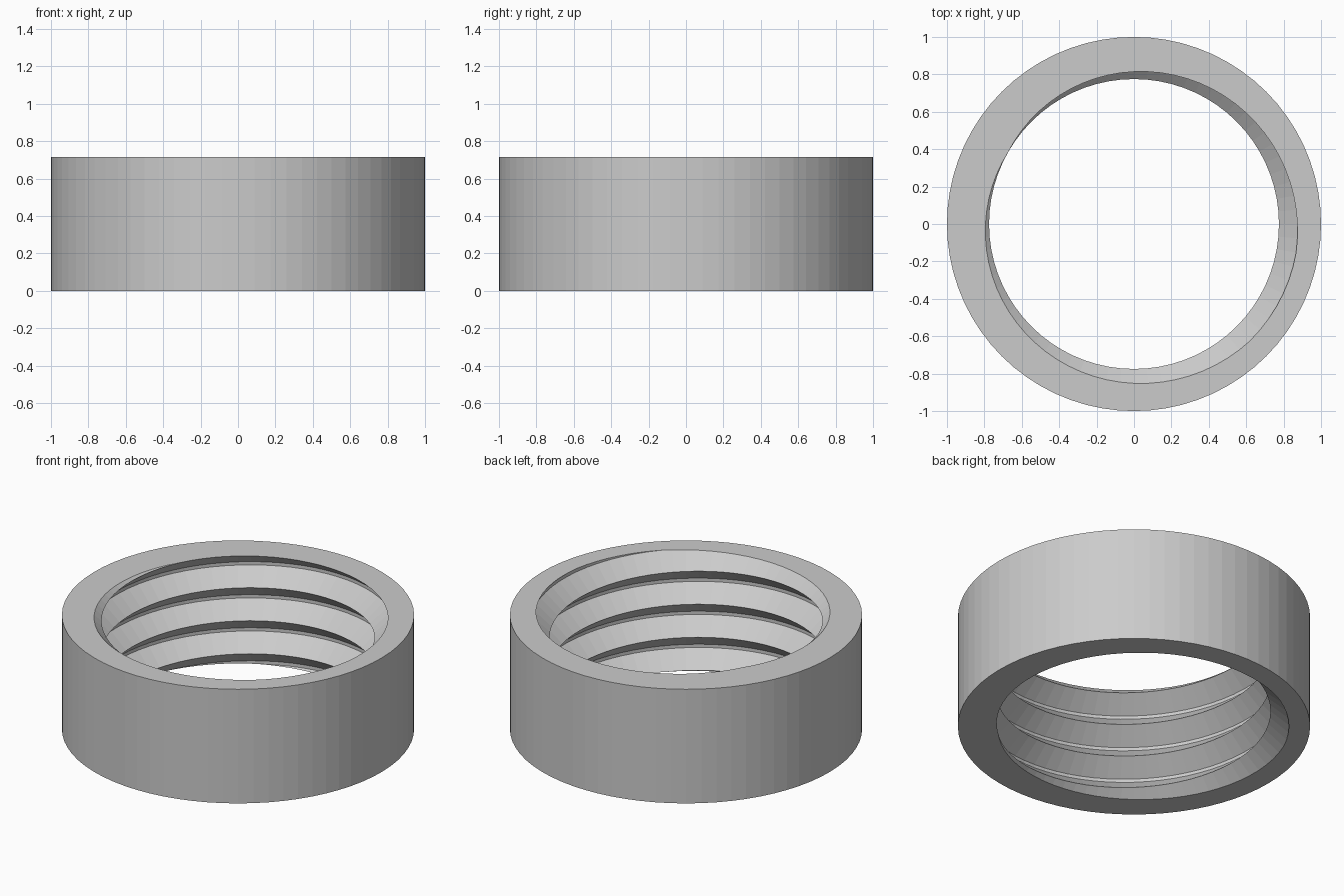
import bpy, bmesh, math
from math import cos, sin, pi

if "Cube" in bpy.data.objects:
    bpy.data.objects.remove(bpy.data.objects["Cube"])

H, PITCH, N = 0.715, 0.207, 72          # height, thread pitch, sides
CREST, ROOT = 0.775, 0.88               # inner thread radii
CREST_ANGLE = math.radians(150)         # where the crest meets the top rim
PROFILE = [(0.0, CREST), (0.445, ROOT), (0.545, ROOT)]   # depth in pitches, radius

bm = bmesh.new()

# helical thread sheet, running past both ends of the ring
cols = []
for i in range(N):
    a = 2 * pi * i / N
    col = []
    for turn in range(-3, 7):
        for depth, r in PROFILE:
            z = H - PITCH * (turn + depth + (a - CREST_ANGLE) / (2 * pi))
            col.append(bm.verts.new((r * cos(a), r * sin(a), z)))
    cols.append(col)
for i in range(N):
    shift = len(PROFILE) if i == N - 1 else 0   # one full turn joins the next
    nxt = cols[(i + 1) % N]
    for j in range(len(cols[i]) - 1):
        # the last column continues one pitch lower on the first column
        k = j + shift
        if k + 1 < len(nxt):
            bm.faces.new((cols[i][j], cols[i][j + 1], nxt[k + 1], nxt[k]))

# trim the thread flat at top and bottom
for z, n in ((H, 1), (0, -1)):
    bmesh.ops.bisect_plane(bm, geom=bm.verts[:] + bm.edges[:] + bm.faces[:], dist=1e-5,
                           plane_co=(0, 0, z), plane_no=(0, 0, n), clear_outer=True)
bmesh.ops.remove_doubles(bm, verts=bm.verts[:], dist=1e-5)

# outer wall
rings = [[bm.verts.new((cos(2 * pi * i / N), sin(2 * pi * i / N), z)) for i in range(N)]
         for z in (0, H)]
for i in range(N):
    j = (i + 1) % N
    bm.faces.new((rings[0][i], rings[0][j], rings[1][j], rings[1][i]))

# flat rims between the outer wall and the thread
for z, n in ((H, 1), (0, -1)):
    rim = [e for e in bm.edges if e.is_boundary and all(abs(v.co.z - z) < 1e-4 for v in e.verts)]
    bmesh.ops.triangle_fill(bm, edges=rim, use_beauty=True, normal=(0, 0, n))
bmesh.ops.recalc_face_normals(bm, faces=bm.faces[:])

mesh = bpy.data.meshes.new("threaded_ring")
bm.to_mesh(mesh)
bm.free()
ring = bpy.data.objects.new("threaded_ring", mesh)
bpy.context.collection.objects.link(ring)

grey = bpy.data.materials.new("light_grey")
grey.diffuse_color = (0.6, 0.6, 0.6, 1)
grey.use_nodes = True
grey.node_tree.nodes["Principled BSDF"].inputs["Base Color"].default_value = grey.diffuse_color
mesh.materials.append(grey)
